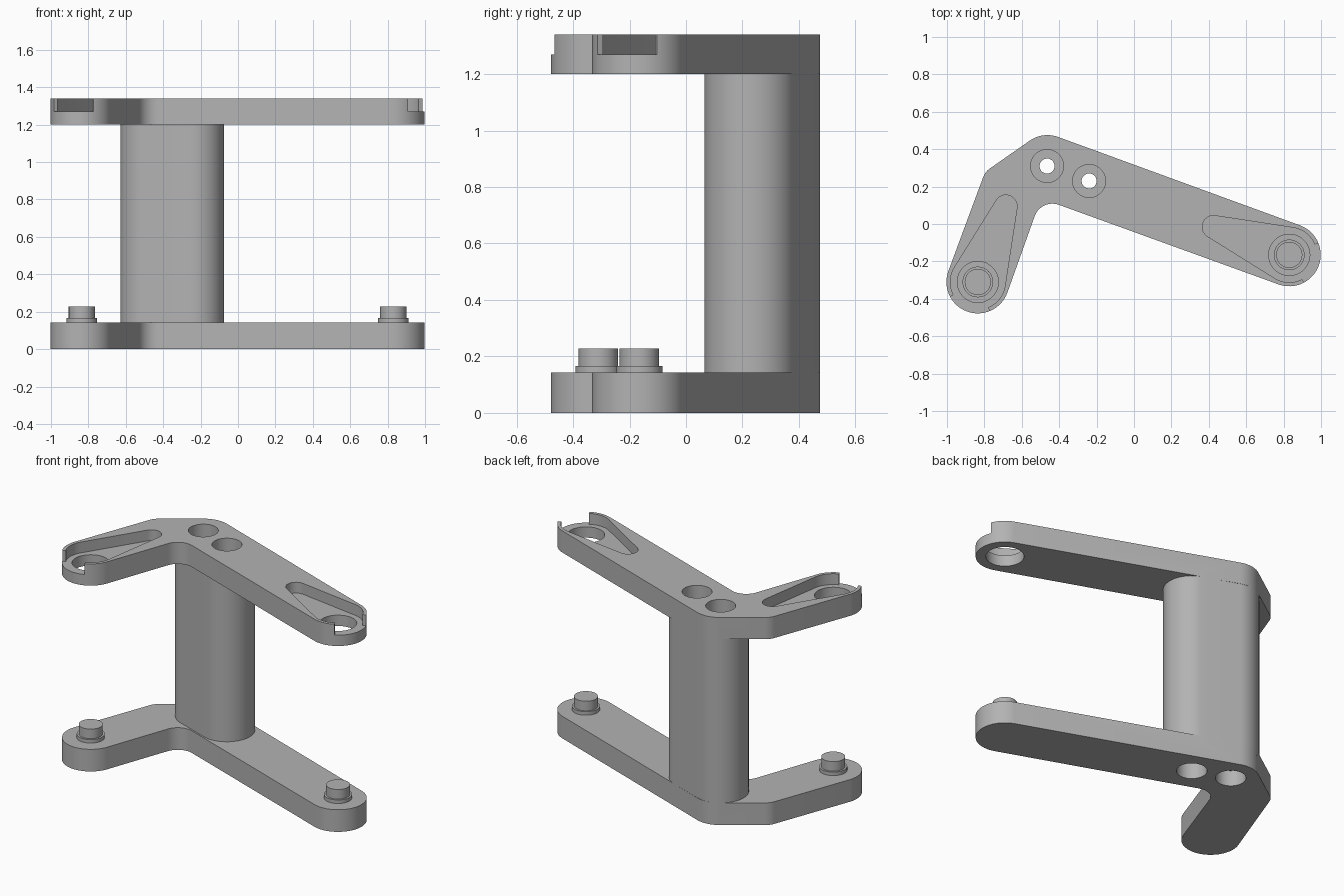
import bpy, bmesh, math
from mathutils import Vector as V

if "Cube" in bpy.data.objects:
    bpy.data.objects.remove(bpy.data.objects["Cube"])

grey = bpy.data.materials.new("grey_plastic")
grey.diffuse_color = (0.45, 0.45, 0.45, 1)
grey.use_nodes = True
grey.node_tree.nodes["Principled BSDF"].inputs["Base Color"].default_value = grey.diffuse_color

# Layout: arm end centres, hub hole centres, arm directions (degrees)
LEFT, RIGHT = V((-0.835, -0.31)), V((0.83, -0.165))
HUB = [V((-0.465, 0.31)), V((-0.24, 0.23))]
R_END = 0.168
T, Z_TOP, H = 0.143, 1.2, 1.34     # plate thickness, top plate underside, height


def arc(c, r, a0, a1, n=20):
    """Points on an arc, angles in degrees."""
    return [c + r * V((math.cos(a), math.sin(a)))
            for a in (math.radians(a0 + (a1 - a0) * i / n) for i in range(n + 1))]


def fillet(p, a, b, r, n=10):
    """Round the corner p between neighbours a and b."""
    u, w = (a - p).normalized(), (b - p).normalized()
    half = u.angle(w) / 2
    c = p + (u + w).normalized() * r / math.sin(half)
    s, e = p + u * r / math.tan(half) - c, p + w * r / math.tan(half) - c
    a0 = math.degrees(math.atan2(s.y, s.x))
    turn = (math.degrees(math.atan2(e.y, e.x)) - a0 + 180) % 360 - 180
    return arc(c, r, a0, a0 + turn, n)


def hull(c1, r1, c2, r2):
    """Outline around two circles."""
    d = c2 - c1
    th = math.degrees(math.atan2(d.y, d.x))
    ph = math.degrees(math.acos((r1 - r2) / d.length))
    return arc(c1, r1, th + ph, th + 360 - ph, 40) + arc(c2, r2, th - ph, th + ph, 24)


def prism(name, pts, z0, z1):
    """Extrude a flat outline between two heights."""
    bm = bmesh.new()
    f = bm.faces.new([bm.verts.new((p.x, p.y, z0)) for p in pts])
    top = bmesh.ops.extrude_face_region(bm, geom=[f])["geom"]
    bmesh.ops.translate(bm, vec=(0, 0, z1 - z0),
                        verts=[v for v in top if isinstance(v, bmesh.types.BMVert)])
    bmesh.ops.recalc_face_normals(bm, faces=bm.faces)
    me = bpy.data.meshes.new(name)
    bm.to_mesh(me)
    bm.free()
    me.materials.append(grey)
    ob = bpy.data.objects.new(name, me)
    bpy.context.collection.objects.link(ob)
    return ob


def disc(c, r, z0, z1):
    return prism("round_cutter", arc(c, r, 0, 352.5, 47), z0, z1)


def combine(ob, other, op):
    """Apply a boolean and discard the second object."""
    m = ob.modifiers.new("bool", "BOOLEAN")
    m.operation, m.solver, m.object = op, "EXACT", other
    bpy.context.view_layer.objects.active = ob
    bpy.ops.object.modifier_apply(modifier=m.name)
    bpy.data.objects.remove(other)


def smooth(ob):
    bpy.ops.object.select_all(action="DESELECT")
    ob.select_set(True)
    bpy.context.view_layer.objects.active = ob
    bpy.ops.object.shade_smooth_by_angle(angle=math.radians(25))


# Bent arm outline, counter-clockwise: right end, back corner, left corner, left end, inner corner
back, side, inner = V((-0.487, 0.495)), V((-0.796, 0.279)), V((-0.497, 0.137))
right_arc = arc(RIGHT, R_END, -110, 70, 32)
left_arc = arc(LEFT, R_END, 160, 340, 32)
outline = (right_arc
           + fillet(back, right_arc[-1], side, 0.165)
           + fillet(side, back, left_arc[0], 0.1)
           + left_arc
           + fillet(inner, left_arc[-1], right_arc[0], 0.1))

# Two plates joined by the slot-shaped pillar
frame = prism("bracket_frame", outline, 0, T)
top_plate = prism("top_plate", outline, Z_TOP, H)

# Top plate ends: tapered recess, open mouth and through hole
for c, out, tip in ((LEFT, -110, V((-0.685, 0.095))), (RIGHT, -20, V((0.425, -0.015)))):
    combine(top_plate, prism("recess_cutter", hull(c, 0.147, tip, 0.06), 1.27, 1.45),
            "DIFFERENCE")
    combine(top_plate, prism("mouth_cutter", [c] + arc(c, 0.25, out - 42, out + 42), 1.27, 1.46),
            "DIFFERENCE")
    combine(top_plate, disc(c, 0.11, 1.1, 1.47), "DIFFERENCE")

pillar = prism("pillar", hull(HUB[0], 0.1645, HUB[1], 0.1645), T - 0.03, Z_TOP + 0.03)
combine(frame, pillar, "UNION")
combine(frame, top_plate, "UNION")

# Screw holes with counterbores at both ends
for c in HUB:
    combine(frame, disc(c, 0.04, -0.1, 1.5), "DIFFERENCE")
    combine(frame, disc(c, 0.088, -0.1, 0.1), "DIFFERENCE")
    combine(frame, disc(c, 0.088, H - 0.1, 1.5), "DIFFERENCE")
smooth(frame)

# Locating pins with a low collar on the bottom plate
for name, c in (("left_pin", LEFT), ("right_pin", RIGHT)):
    pin = disc(c, 0.082, T - 0.005, 0.166)
    pin.name = name
    combine(pin, disc(c, 0.07, 0.15, 0.228), "UNION")
    smooth(pin)
